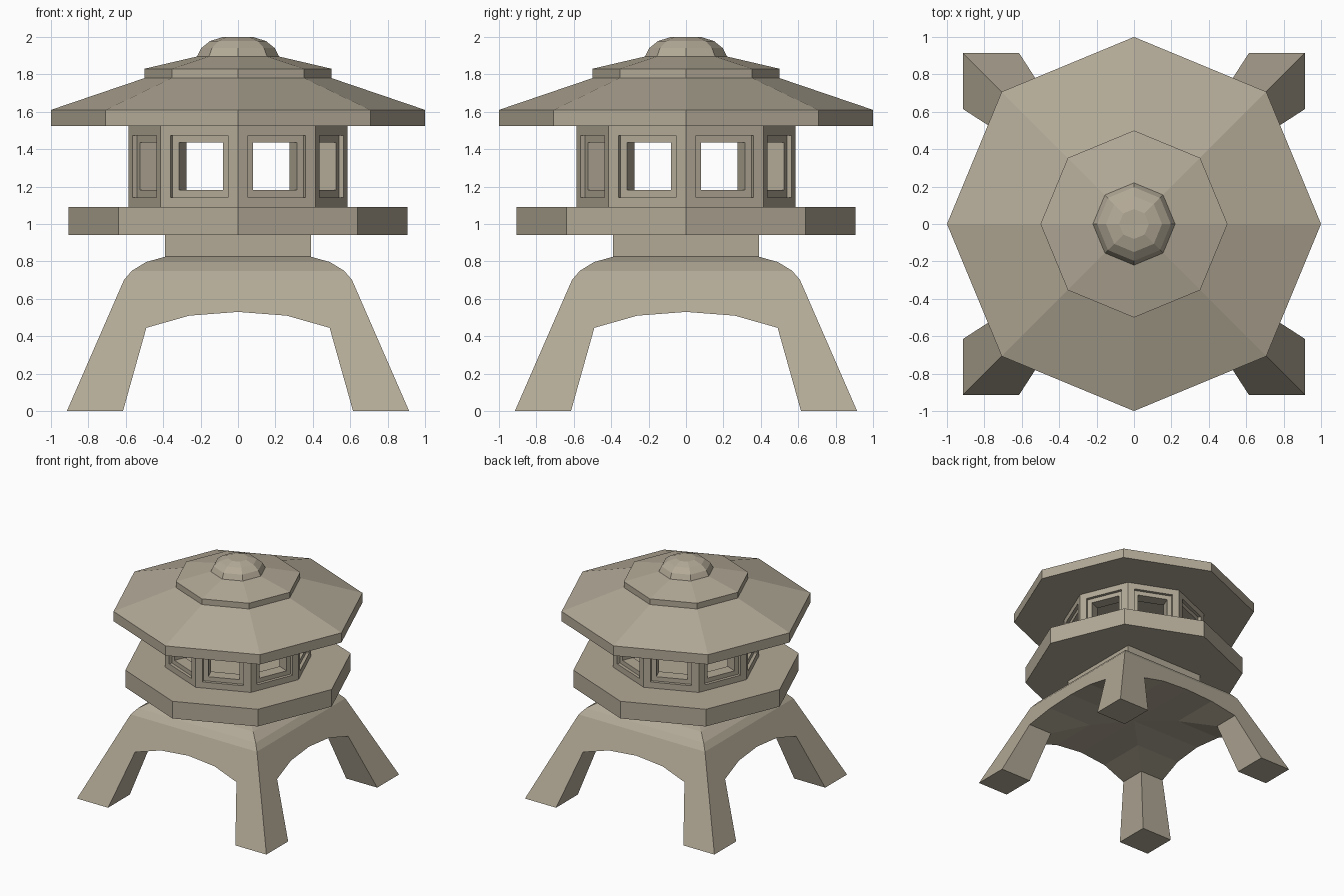
import bpy, bmesh, math
from mathutils import Vector

if "Cube" in bpy.data.objects:
    bpy.data.objects.remove(bpy.data.objects["Cube"])

stone = bpy.data.materials.new("weathered_stone")
stone.diffuse_color = (0.45, 0.40, 0.31, 1)
stone.use_nodes = True
stone.node_tree.nodes["Principled BSDF"].inputs["Base Color"].default_value = stone.diffuse_color


def finish(name, bm):
    bmesh.ops.remove_doubles(bm, verts=bm.verts, dist=1e-5)
    bmesh.ops.recalc_face_normals(bm, faces=bm.faces)
    me = bpy.data.meshes.new(name)
    bm.to_mesh(me)
    bm.free()
    me.materials.append(stone)
    ob = bpy.data.objects.new(name, me)
    bpy.context.collection.objects.link(ob)
    return ob


def lathe(name, profile, sides=8, start=0.0):
    """Capped stack of polygon rings from (corner radius, z) pairs."""
    bm = bmesh.new()
    rings = [[bm.verts.new((r * math.cos(start + math.tau * i / sides),
                            r * math.sin(start + math.tau * i / sides), z))
              for i in range(sides)] for r, z in profile]
    for a, b in zip(rings, rings[1:]):
        for i in range(sides):
            j = (i + 1) % sides
            bm.faces.new((a[i], a[j], b[j], b[i]))
    bm.faces.new(rings[0])
    bm.faces.new(rings[-1])
    return finish(name, bm)


def square(name, profile):
    """Square stack from (half width, z) pairs."""
    return lathe(name, [(w * math.sqrt(2), z) for w, z in profile], 4, math.pi / 4)


def arch_cutter(name, along_x):
    half = [(0.643, -0.1), (0.49, 0.445), (0.26, 0.51)]
    pts = half + [(0, 0.53)] + [(-x, z) for x, z in reversed(half)]
    bm = bmesh.new()
    ends = [[bm.verts.new((d, u, z) if along_x else (u, d, z)) for u, z in pts]
            for d in (-1.5, 1.5)]
    n = len(pts)
    for i in range(n):
        j = (i + 1) % n
        bm.faces.new((ends[0][i], ends[0][j], ends[1][j], ends[1][i]))
    for e in ends:
        bm.faces.new(e)
    ob = finish(name, bm)
    ob.hide_render = True
    return ob


# Four-legged base: square flared block with arches cut both ways
base = square("legged_base", [(0.915, 0), (0.61, 0.70), (0.568, 0.75),
                              (0.49, 0.797), (0.39, 0.825)])
bpy.context.view_layer.objects.active = base
for along_x in (False, True):
    cutter = arch_cutter("arch_cutter", along_x)
    mod = base.modifiers.new("arch", 'BOOLEAN')
    mod.operation, mod.solver, mod.object = 'DIFFERENCE', 'EXACT', cutter
    bpy.ops.object.modifier_apply(modifier=mod.name)
    bpy.data.objects.remove(cutter)

# Neck and platform
square("neck", [(0.39, 0.825), (0.39, 0.94)])
lathe("platform", [(0.905, 0.94), (0.905, 1.09)])

# Hollow light chamber: each wall is a chain of nested rectangles
# (half width, half height, distance from the centre)
steps = [(0.2239, 0.2175, 0.5405), (0.166, 0.165, 0.5405), (0.166, 0.165, 0.5145),
         (0.127, 0.127, 0.5145), (0.127, 0.127, 0.414), (0.1715, 0.2175, 0.414)]
bm = bmesh.new()
for k in range(8):
    a = math.pi / 8 + k * math.pi / 4
    out = Vector((math.cos(a), math.sin(a), 0))
    side = Vector((-math.sin(a), math.cos(a), 0))
    rects = [[bm.verts.new(out * d + side * (w * s) + Vector((0, 0, 1.3075 + h * t)))
              for s, t in ((-1, -1), (1, -1), (1, 1), (-1, 1))] for w, h, d in steps]
    for p, q in zip(rects, rects[1:]):
        for i in range(4):
            j = (i + 1) % 4
            bm.faces.new((p[i], p[j], q[j], q[i]))
    for i, j in ((0, 1), (2, 3)):      # bottom and top of the wall
        bm.faces.new((rects[0][i], rects[0][j], rects[-1][j], rects[-1][i]))
finish("light_chamber", bm)

# Roof, upper tier and domed cap
lathe("roof", [(1.0, 1.525), (1.0, 1.61), (0.5, 1.78)])
lathe("upper_roof", [(0.5, 1.78), (0.5, 1.83), (0.2, 1.9)])
lathe("cap", [(0.22, 1.895), (0.197, 1.94), (0.15, 1.978), (0.08, 2.0)])
